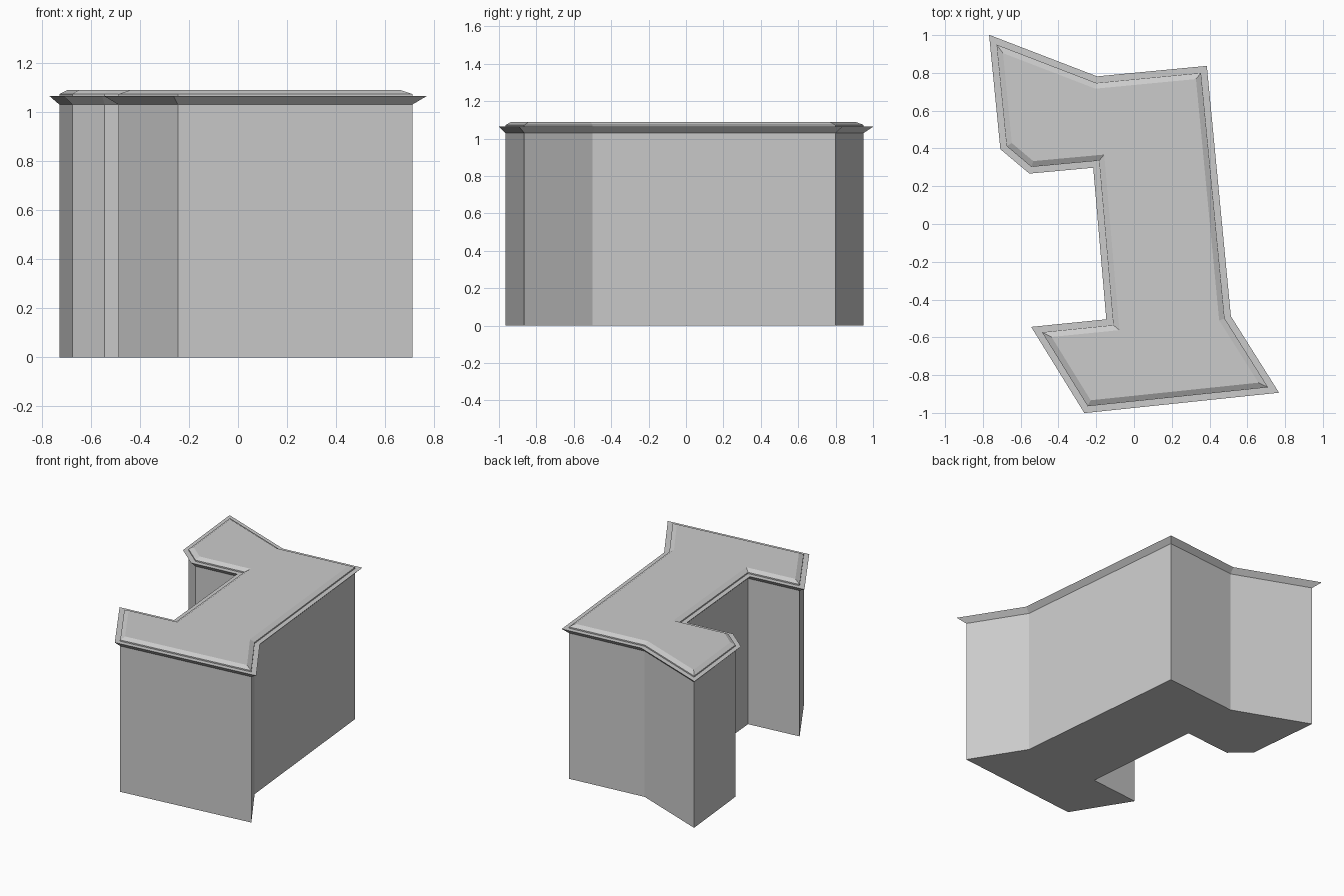
import bpy
import bmesh
from mathutils import Vector

cube = bpy.data.objects.get("Cube")
if cube:
    bpy.data.objects.remove(cube, do_unlink=True)


def material(name, colour):
    mat = bpy.data.materials.new(name)
    mat.use_nodes = True
    mat.diffuse_color = colour
    mat.node_tree.nodes["Principled BSDF"].inputs["Base Color"].default_value = colour
    return mat


grey = material("light grey", (0.6, 0.6, 0.6, 1))

# Wall footprint, counter-clockwise from the front corner
footprint = [Vector(p) for p in (
    (-0.245, -0.965), (0.71, -0.865), (0.48, -0.5), (0.355, 0.8),
    (-0.2, 0.747), (-0.728, 0.95), (-0.675, 0.413), (-0.543, 0.302),
    (-0.185, 0.335), (-0.11, -0.535), (-0.487, -0.573))]


def offset(points, distance):
    """Move every edge outward by the distance, with mitred corners."""
    result = []
    for i, p in enumerate(points):
        before = (p - points[i - 1]).normalized()
        after = (points[(i + 1) % len(points)] - p).normalized()
        n1 = Vector((before.y, -before.x))
        n2 = Vector((after.y, -after.x))
        result.append(p + (n1 + n2) * distance / (1 + n1.dot(n2)))
    return result


def loft(name, profile):
    """Stack footprint rings given as (outward offset, height), capped at both ends."""
    bm = bmesh.new()
    rings = [[bm.verts.new((p.x, p.y, z)) for p in offset(footprint, d)]
             for d, z in profile]
    count = len(footprint)
    for low, high in zip(rings, rings[1:]):
        for i in range(count):
            j = (i + 1) % count
            bm.faces.new((low[i], low[j], high[j], high[i]))
    bm.faces.new(rings[0][::-1])
    bm.faces.new(rings[-1])
    mesh = bpy.data.meshes.new(name)
    bm.to_mesh(mesh)
    bm.free()
    mesh.materials.append(grey)
    obj = bpy.data.objects.new(name, mesh)
    bpy.context.collection.objects.link(obj)
    return obj


# Plain walls, flared cornice under a flat ledge, and the bevelled roof slab
loft("walls", [(0, 0), (0, 1.03)])
loft("cornice", [(0, 1.03), (0.034, 1.064)])
loft("roof_slab", [(0, 1.064), (0, 1.073), (-0.03, 1.09)])
